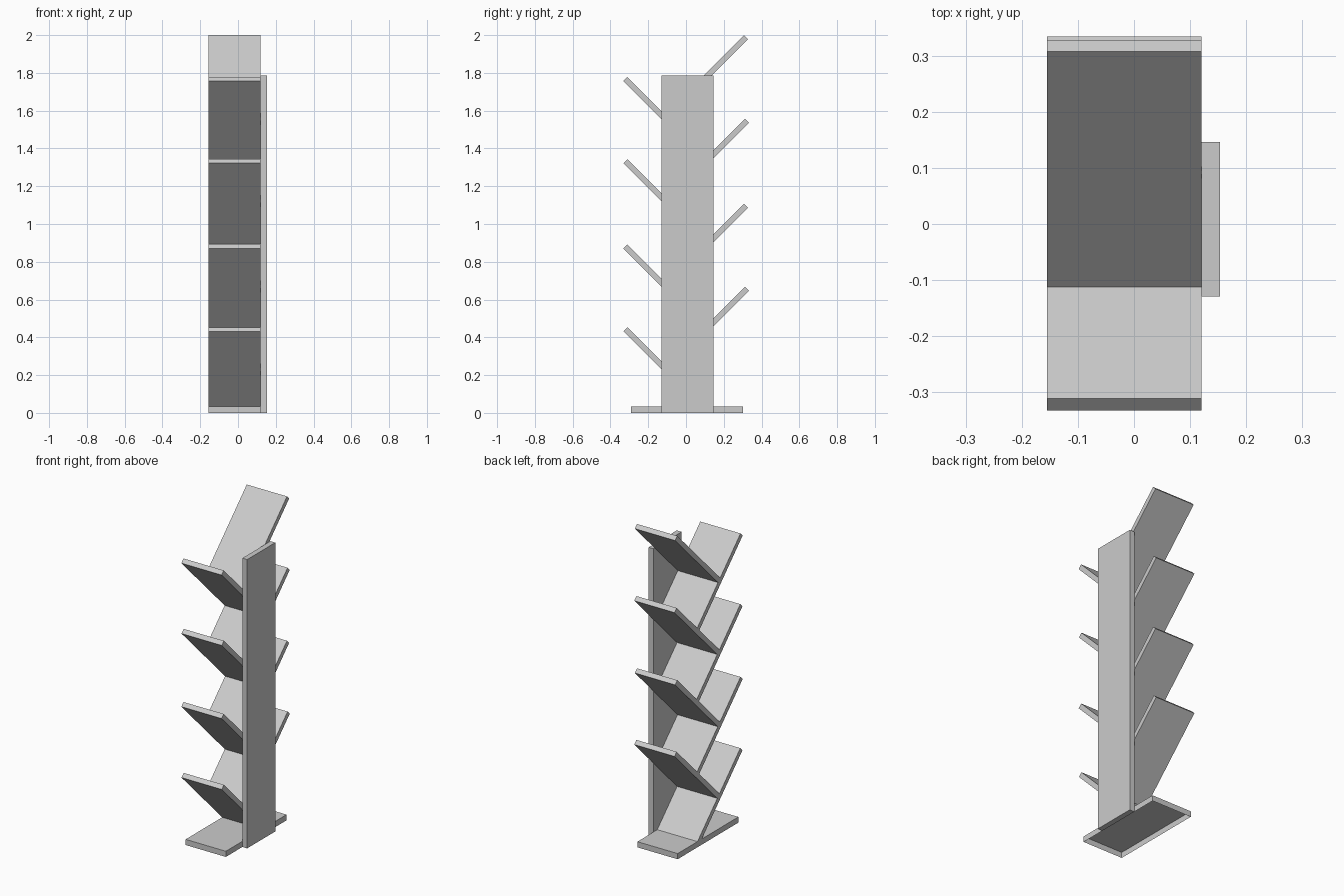
import bpy
import bmesh

cube = bpy.data.objects.get("Cube")
if cube:
    bpy.data.objects.remove(cube, do_unlink=True)

grey = bpy.data.materials.new("light grey")
grey.use_nodes = True
colour = (0.6, 0.6, 0.6, 1)
grey.diffuse_color = colour
grey.node_tree.nodes["Principled BSDF"].inputs["Base Color"].default_value = colour

LEFT, RIGHT = -0.155, 0.12     # shelf width along x
BASE_TOP = 0.035
DROP = 0.042                   # vertical thickness of a 45 degree board
HALF = DROP / 2


def extrude_profile(name, points, x0, x1, open_bottom=False):
    """Extrude a (y, z) outline along x."""
    bm = bmesh.new()
    face = bm.faces.new([bm.verts.new((x0, y, z)) for y, z in points])
    new = bmesh.ops.extrude_face_region(bm, geom=[face])["geom"]
    verts = [v for v in new if isinstance(v, bmesh.types.BMVert)]
    bmesh.ops.translate(bm, verts=verts, vec=(x1 - x0, 0, 0))
    bmesh.ops.recalc_face_normals(bm, faces=bm.faces[:])
    if open_bottom:
        bottom = [f for f in bm.faces if f.normal.z < -0.9]
        bmesh.ops.delete(bm, geom=bottom, context="FACES")
    mesh = bpy.data.meshes.new(name)
    bm.to_mesh(mesh)
    bm.free()
    mesh.materials.append(grey)
    obj = bpy.data.objects.new(name, mesh)
    bpy.context.collection.objects.link(obj)
    return obj


def rectangle(y0, y1, z0, z1):
    return [(y0, z0), (y1, z0), (y1, z1), (y0, z1)]


# Foot, hollow underneath, and the tall side panel
extrude_profile("base", rectangle(-0.29, 0.303, 0, BASE_TOP), LEFT, RIGHT, True)
extrude_profile("side_panel", rectangle(-0.129, 0.146, 0, 1.785), RIGHT, 0.153)

# Upper edge (y, z) of the boards on each tier, top tier first
back_edges = [(0.307, 2.0), (0.313, 1.557), (0.307, 1.108), (0.313, 0.668)]
front_edges = [(-0.311, 1.779), (-0.309, 1.343), (-0.311, 0.892), (-0.309, 0.453)]
back_levels = [z - y for y, z in back_edges]      # top face: z = y + level
front_levels = [z + y for y, z in front_edges]    # top face: z = level - y

for i in range(4):
    # Back board rests its lower end on the front board of its tier
    y, z = back_edges[i]
    foot_y = (front_levels[i] - back_levels[i]) / 2
    foot_z = foot_y + back_levels[i]
    extrude_profile(f"back_board_{i + 1}", [
        (y, z), (foot_y, foot_z),
        (foot_y + HALF, foot_z - HALF), (y + HALF, z - HALF)], LEFT, RIGHT)

    # Front board runs down to the next back board, or to the base
    y, z = front_edges[i]
    if i < 3:
        foot_y = (front_levels[i] - back_levels[i + 1]) / 2
        foot_z = front_levels[i] - foot_y
        foot = [(foot_y, foot_z), (foot_y - HALF, foot_z - HALF)]
    else:
        foot_y = front_levels[i] - BASE_TOP
        foot = [(foot_y, BASE_TOP), (foot_y - DROP, BASE_TOP)]
    extrude_profile(f"front_board_{i + 1}",
                    [(y, z)] + foot + [(y - HALF, z - HALF)], LEFT, RIGHT)
